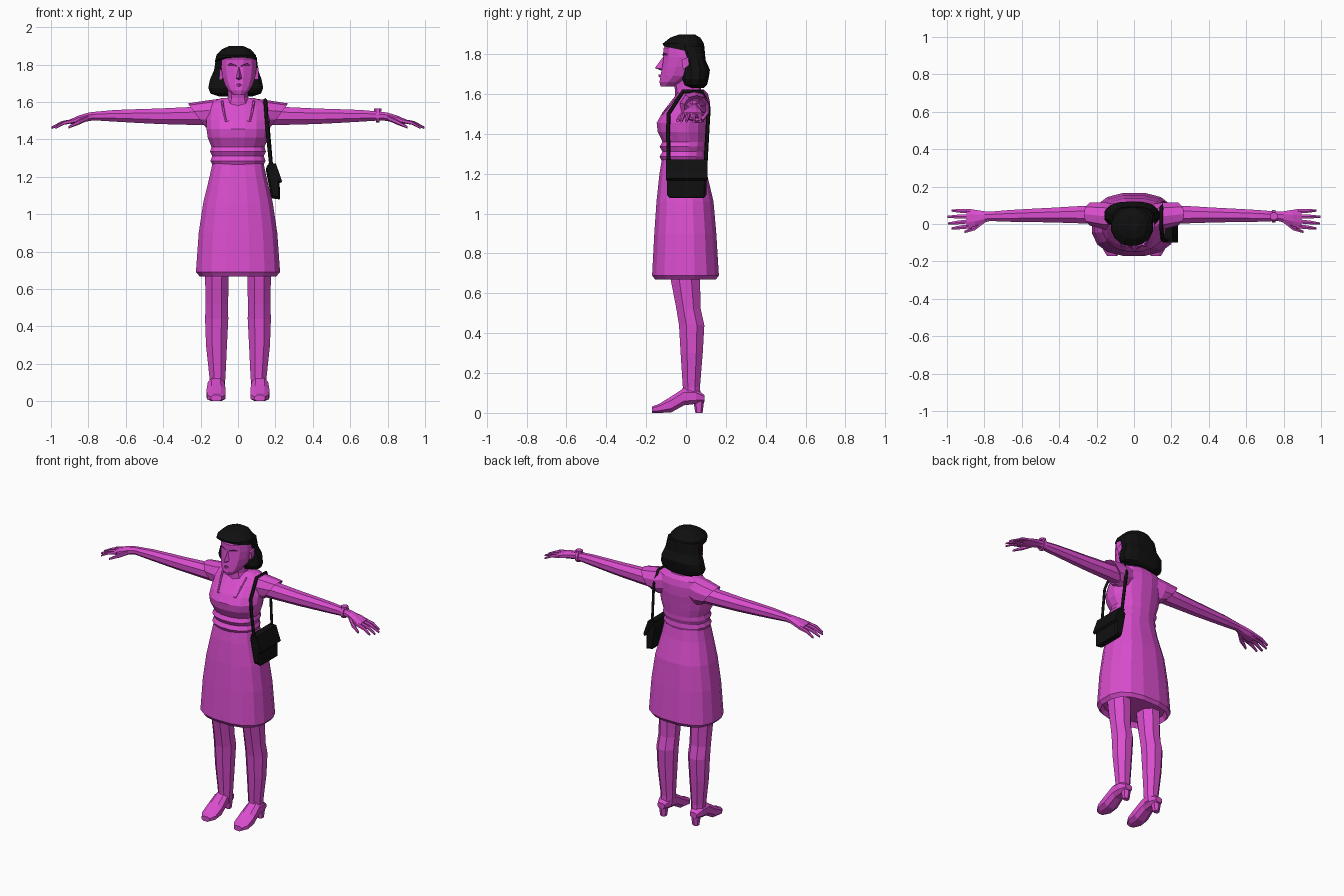
import bpy, bmesh, math
from mathutils import Vector


def material(name, rgb):
    m = bpy.data.materials.new(name)
    m.diffuse_color = (*rgb, 1)
    return m


MAGENTA = material("magenta", (0.70, 0.075, 0.62))
BLACK = material("black", (0.005, 0.005, 0.005))


def add_mesh(name, bm, mat, mirror=False):
    bmesh.ops.recalc_face_normals(bm, faces=bm.faces)
    me = bpy.data.meshes.new(name)
    bm.to_mesh(me)
    bm.free()
    me.materials.append(mat)
    ob = bpy.data.objects.new(name, me)
    bpy.context.collection.objects.link(ob)
    if mirror:
        ob.modifiers.new("mirror", 'MIRROR').use_mirror_merge = False
    return ob


def ring(axis, pos, u0, u1, v0, v1, n=8, p=2.0):
    """Rounded section across an axis, filling the box u0..u1, v0..v1."""
    pts = []
    for i in range(n):
        a = 2 * math.pi * (i + 0.5) / n
        c, s = math.cos(a), math.sin(a)
        # reach the full box even with few sides
        k = 1 / math.cos(math.pi / n)
        c = max(-1, min(1, math.copysign(abs(c * k) ** (2 / p), c)))
        s = max(-1, min(1, math.copysign(abs(s * k) ** (2 / p), s)))
        u = (u0 + u1) / 2 + c * (u1 - u0) / 2
        v = (v0 + v1) / 2 + s * (v1 - v0) / 2
        pts.append(Vector({'x': (pos, u, v), 'y': (u, pos, v), 'z': (u, v, pos)}[axis]))
    return pts


def loft(name, rings, mat, mirror=False):
    bm = bmesh.new()
    rows = [[bm.verts.new(q) for q in r] for r in rings]
    n = len(rows[0])
    for a, b in zip(rows, rows[1:]):
        for i in range(n):
            j = (i + 1) % n
            bm.faces.new((a[i], a[j], b[j], b[i]))
    bm.faces.new(rows[0])
    bm.faces.new(rows[-1])
    return add_mesh(name, bm, mat, mirror)


def stack(name, rows, mat, n, p=2.0, mirror=False):
    """Upright loft from rows of (z, centre x, half width, front y, back y)."""
    return loft(name, [ring('z', z, c - r, c + r, f, b, n, p) for z, c, r, f, b in rows],
                mat, mirror)


def hull(name, pts, mat, mirror=False):
    bm = bmesh.new()
    for q in pts:
        bm.verts.new(q)
    bmesh.ops.convex_hull(bm, input=bm.verts)
    return add_mesh(name, bm, mat, mirror)


def tube(name, pts, radius, mat, closed=False, mirror=False):
    cu = bpy.data.curves.new(name, 'CURVE')
    cu.dimensions = '3D'
    cu.bevel_depth, cu.bevel_resolution = radius, 0
    cu.use_fill_caps = True
    sp = cu.splines.new('POLY')
    sp.points.add(len(pts) - 1)
    for q, co in zip(sp.points, pts):
        q.co = (*co, 1)
    sp.use_cyclic_u = closed
    cu.materials.append(mat)
    ob = bpy.data.objects.new(name, cu)
    bpy.context.collection.objects.link(ob)
    if mirror:
        ob.modifiers.new("mirror", 'MIRROR').use_mirror_merge = False
    return ob


# Dress: skirt with tucked hem, then gathered waist and bodice
stack("skirt", [(0.70, 0, 0.19, -0.14, 0.135), (0.668, 0, 0.205, -0.155, 0.15),
                (0.69, 0, 0.225, -0.17, 0.165), (0.90, 0, 0.21, -0.159, 0.152),
                (1.06, 0, 0.186, -0.148, 0.138), (1.20, 0, 0.152, -0.133, 0.105),
                (1.28, 0, 0.135, -0.12, 0.092)], MAGENTA, 16, 2.5)
stack("bodice", [(1.26, 0, 0.135, -0.12, 0.092), (1.285, 0, 0.148, -0.133, 0.10),
                 (1.31, 0, 0.138, -0.118, 0.096), (1.335, 0, 0.149, -0.132, 0.104),
                 (1.36, 0, 0.142, -0.118, 0.104), (1.41, 0, 0.162, -0.142, 0.11),
                 (1.455, 0, 0.168, -0.147, 0.115), (1.50, 0, 0.168, -0.122, 0.12),
                 (1.56, 0, 0.165, -0.072, 0.12), (1.60, 0, 0.15, -0.038, 0.11),
                 (1.622, 0, 0.085, -0.02, 0.09)], MAGENTA, 16, 2.2)

# Square neckline trim
tube("neckline_trim", [(-0.085, -0.035, 1.605), (-0.078, -0.07, 1.56), (-0.065, -0.116, 1.50),
                       (0.065, -0.116, 1.50), (0.078, -0.07, 1.56), (0.085, -0.035, 1.605)],
     0.006, MAGENTA)

# Cap sleeves with slanted openings
sleeve = []
for x, y0, y1, z0, z1, lean in ((0.06, -0.02, 0.10, 1.47, 1.622, 0), (0.15, -0.03, 0.115, 1.45, 1.608, 0.2),
                                (0.222, -0.008, 0.115, 1.465, 1.592, 0.75),
                                (0.21, 0.01, 0.10, 1.48, 1.575, 0.75)):
    r = ring('x', x, y0, y1, z0, z1, 10)
    for q in r:
        q.x += (q.z - 1.53) * lean
    sleeve.append(r)
loft("sleeve", sleeve, MAGENTA, True)

# Arms and palms
loft("arm", [ring('x', *a, n=8) for a in (
    (0.15, 0.0, 0.10, 1.475, 1.585), (0.27, 0.003, 0.097, 1.478, 1.572),
    (0.42, 0.008, 0.088, 1.482, 1.565), (0.52, 0.01, 0.083, 1.487, 1.562),
    (0.66, 0.012, 0.075, 1.495, 1.557), (0.77, 0.016, 0.066, 1.502, 1.547),
    (0.80, 0.008, 0.068, 1.497, 1.543), (0.85, -0.012, 0.076, 1.488, 1.528),
    (0.895, -0.022, 0.08, 1.482, 1.508))], MAGENTA, True)

# Fingers fan out and droop
for i, (y0, y1, tip) in enumerate(((-0.012, -0.024, 0.975), (0.015, 0.002, 0.995),
                                   (0.042, 0.038, 0.998), (0.068, 0.072, 0.975))):
    mid, ym = (0.885 + tip) / 2, (y0 + y1) / 2
    loft(f"finger_{i + 1}", [ring('x', x, y - w, y + w, z - w, z + w, 6) for x, y, z, w in (
        (0.87, y0, 1.50, 0.011), (mid, ym, 1.488, 0.010), (tip, y1, 1.462, 0.006))],
        MAGENTA, True)
loft("thumb", [ring('x', x, y - w, y + w, z - w, z + w, 6) for x, y, z, w in (
    (0.80, 0.02, 1.515, 0.014), (0.85, -0.02, 1.492, 0.013), (0.905, -0.042, 1.465, 0.007))],
    MAGENTA, True)

# Wristwatch on one arm only
loft("watch_strap", [ring('x', x, 0.009, 0.074, 1.49, 1.56, 10) for x in (0.738, 0.756)], MAGENTA)
loft("watch_face", [ring('z', z, 0.727, 0.767, 0.022, 0.062, 8) for z in (1.55, 1.566)], MAGENTA)

# Legs
stack("leg", [(0.76, 0.112, 0.066, -0.08, 0.07), (0.66, 0.113, 0.063, -0.075, 0.07),
              (0.52, 0.113, 0.060, -0.048, 0.074), (0.44, 0.114, 0.062, -0.035, 0.092),
              (0.30, 0.115, 0.056, -0.027, 0.084), (0.13, 0.110, 0.043, -0.016, 0.07),
              (0.07, 0.112, 0.040, -0.02, 0.075)], MAGENTA, 8, mirror=True)

# Heeled shoes
loft("shoe", [ring('y', y, 0.117 - w, 0.117 + w, z0, z1, 8, 2.6) for y, w, z0, z1 in (
    (0.092, 0.025, 0.055, 0.09), (0.05, 0.041, 0.045, 0.12), (-0.01, 0.044, 0.038, 0.125),
    (-0.075, 0.051, 0.002, 0.082), (-0.135, 0.049, 0.0, 0.045), (-0.17, 0.028, 0.0, 0.032))],
    MAGENTA, True)
stack("shoe_heel", [(0.0, 0.117, 0.018, 0.047, 0.083), (0.07, 0.117, 0.026, 0.035, 0.092)],
      MAGENTA, 6, mirror=True)

# Neck and head
stack("neck", [(1.57, 0, 0.075, -0.055, 0.085), (1.62, 0, 0.055, -0.055, 0.075),
               (1.70, 0, 0.052, -0.07, 0.07)], MAGENTA, 10)
stack("head", [(1.638, 0.005, 0.032, -0.127, -0.06), (1.66, 0.005, 0.055, -0.133, -0.01),
               (1.69, 0.005, 0.074, -0.128, 0.05), (1.735, 0.005, 0.088, -0.119, 0.07),
               (1.785, 0.005, 0.095, -0.112, 0.08), (1.83, 0.005, 0.092, -0.112, 0.08),
               (1.87, 0.005, 0.065, -0.08, 0.06)], MAGENTA, 12)
hull("nose", [(0.005, -0.112, 1.79), (-0.015, -0.112, 1.725), (0.025, -0.112, 1.725),
              (0.005, -0.156, 1.73), (0.005, -0.12, 1.715)], MAGENTA)
hull("lips", [(-0.022, -0.118, 1.69), (0.032, -0.118, 1.69), (0.005, -0.138, 1.697),
              (0.005, -0.136, 1.682), (0.005, -0.115, 1.70)], MAGENTA)
for side in (-1, 1):
    hull(f"brow_{'left' if side > 0 else 'right'}",
         [(0.005 + side * x, y, z) for x, y, z in (
             (0.012, -0.118, 1.795), (0.045, -0.115, 1.807), (0.072, -0.08, 1.797),
             (0.012, -0.105, 1.782), (0.072, -0.07, 1.785), (0.045, -0.10, 1.80))], MAGENTA)
    hull(f"ear_{'left' if side > 0 else 'right'}",
         [(0.005 + side * x, y, z) for x in (0.085, 0.105) for y, z in (
             (-0.015, 1.72), (-0.022, 1.77), (0.012, 1.785), (0.015, 1.745))], MAGENTA)

# Hair: crown with raised fringe, and a bob flaring at the jaw
crown = [ring('z', z, -0.01 - r, -0.01 + r, f, b, 14, 2.2) for z, r, f, b in (
    (1.815, 0.112, -0.112, 0.092), (1.852, 0.105, -0.117, 0.09),
    (1.882, 0.076, -0.08, 0.072), (1.898, 0.04, -0.035, 0.045))]
for q in crown[0]:
    q.z -= 0.22 * q.y
loft("hair_crown", crown, BLACK)
stack("hair_bob", [(1.84, -0.008, 0.108, -0.055, 0.092), (1.77, -0.01, 0.118, -0.02, 0.098),
                   (1.72, -0.012, 0.138, -0.02, 0.12), (1.675, -0.012, 0.147, -0.022, 0.113),
                   (1.645, -0.012, 0.135, -0.01, 0.105), (1.63, -0.012, 0.09, 0.02, 0.09)],
      BLACK, 14, 2.6)

# Shoulder bag with front flap and strap
bag = hull("bag", [(x, y, z) for y in (-0.095, 0.102) for x, z in (
    (0.148, 1.24), (0.158, 1.265), (0.202, 1.262), (0.222, 1.19),
    (0.225, 1.078), (0.178, 1.085))], BLACK)
bev = bag.modifiers.new("bevel", 'BEVEL')
bev.width, bev.segments = 0.01, 1
hull("bag_flap", [(x, y, z) for y in (-0.1, 0.107) for x, z in (
    (0.16, 1.272), (0.203, 1.27), (0.236, 1.175), (0.225, 1.165))], BLACK)
tube("bag_strap", [(0.178, -0.086, 1.25), (0.162, -0.09, 1.40), (0.154, -0.088, 1.50),
                   (0.146, -0.015, 1.612), (0.146, 0.08, 1.612), (0.154, 0.114, 1.53),
                   (0.178, 0.098, 1.25)], 0.0105, BLACK)
